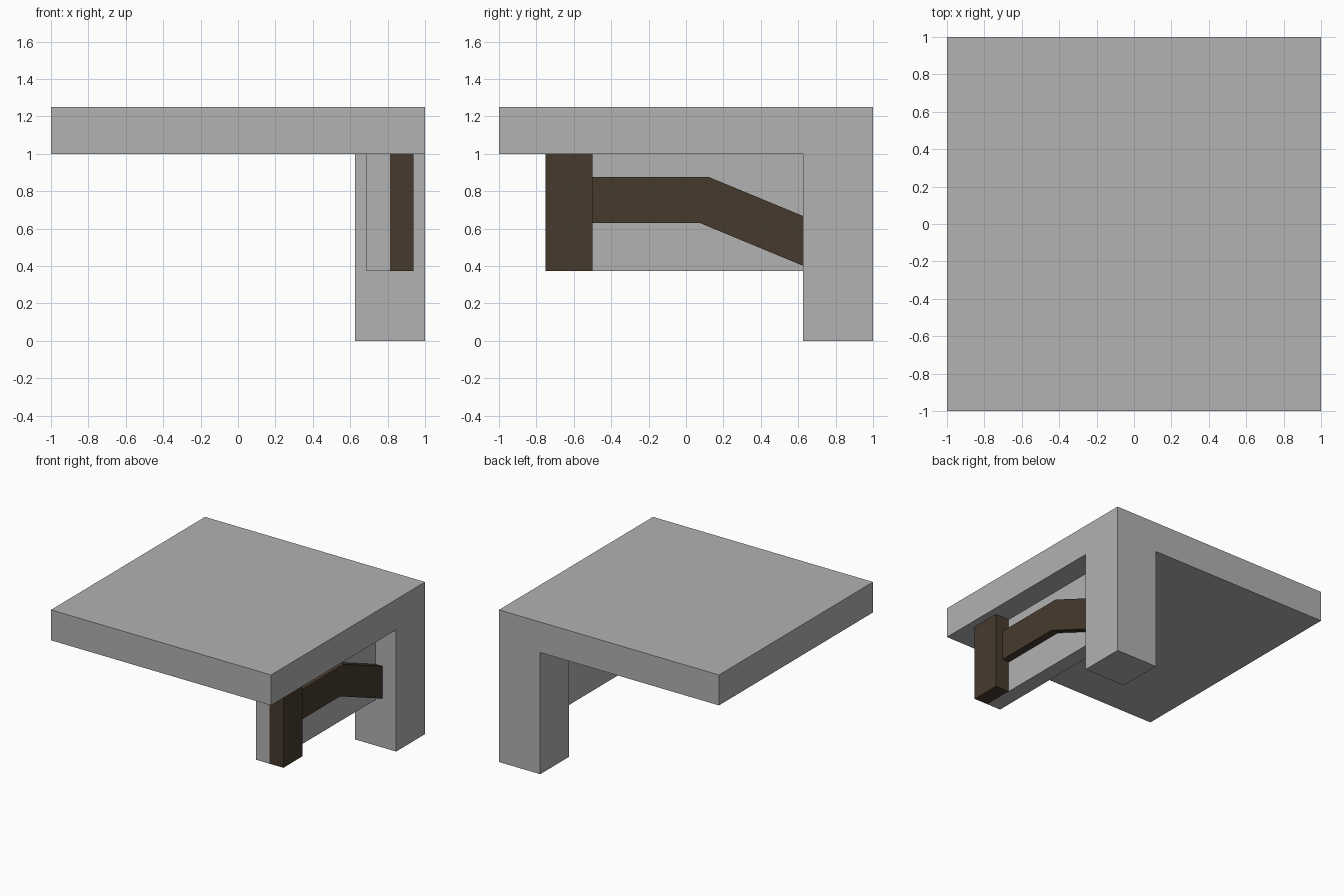
import bpy
import bmesh

if "Cube" in bpy.data.objects:
    bpy.data.objects.remove(bpy.data.objects["Cube"])


def material(name, rgb):
    m = bpy.data.materials.new(name)
    m.diffuse_color = (*rgb, 1.0)
    m.use_nodes = True
    m.node_tree.nodes["Principled BSDF"].inputs["Base Color"].default_value = m.diffuse_color
    return m


GREY = material("stone grey", (0.445, 0.445, 0.445))
BROWN = material("dark brown", (0.063, 0.042, 0.026))


def extrude_x(name, profile, x0, x1, mat):
    """Solid made by extruding a (y, z) outline from x0 to x1."""
    bm = bmesh.new()
    face = bm.faces.new([bm.verts.new((x0, y, z)) for y, z in profile])
    ext = bmesh.ops.extrude_face_region(bm, geom=[face])
    moved = [v for v in ext["geom"] if isinstance(v, bmesh.types.BMVert)]
    bmesh.ops.translate(bm, verts=moved, vec=(x1 - x0, 0, 0))
    bmesh.ops.recalc_face_normals(bm, faces=bm.faces)
    mesh = bpy.data.meshes.new(name)
    bm.to_mesh(mesh)
    bm.free()
    mesh.materials.append(mat)
    obj = bpy.data.objects.new(name, mesh)
    bpy.context.collection.objects.link(obj)
    return obj


def box(name, x, y, z, mat):
    outline = [(y[0], z[0]), (y[1], z[0]), (y[1], z[1]), (y[0], z[1])]
    return extrude_x(name, outline, x[0], x[1], mat)


# Square slab carried by one corner leg
box("top_slab", (-1, 1), (-1, 1), (1, 1.25), GREY)
box("corner_leg", (0.625, 1), (0.625, 1), (0, 1), GREY)

# Panel hanging under the slab beside the leg
box("side_panel", (0.6875, 0.8125), (-0.75, 0.625), (0.375, 1), GREY)

# Post on the outer face of the panel
box("front_post", (0.8125, 0.9375), (-0.75, -0.5), (0.375, 1), BROWN)

# Rail that runs level from the post, then slopes down to the leg
extrude_x("bent_rail",
          [(-0.5, 0.63), (0.075, 0.63), (0.625, 0.402),
           (0.625, 0.668), (0.125, 0.875), (-0.5, 0.875)],
          0.8125, 0.875, BROWN)
